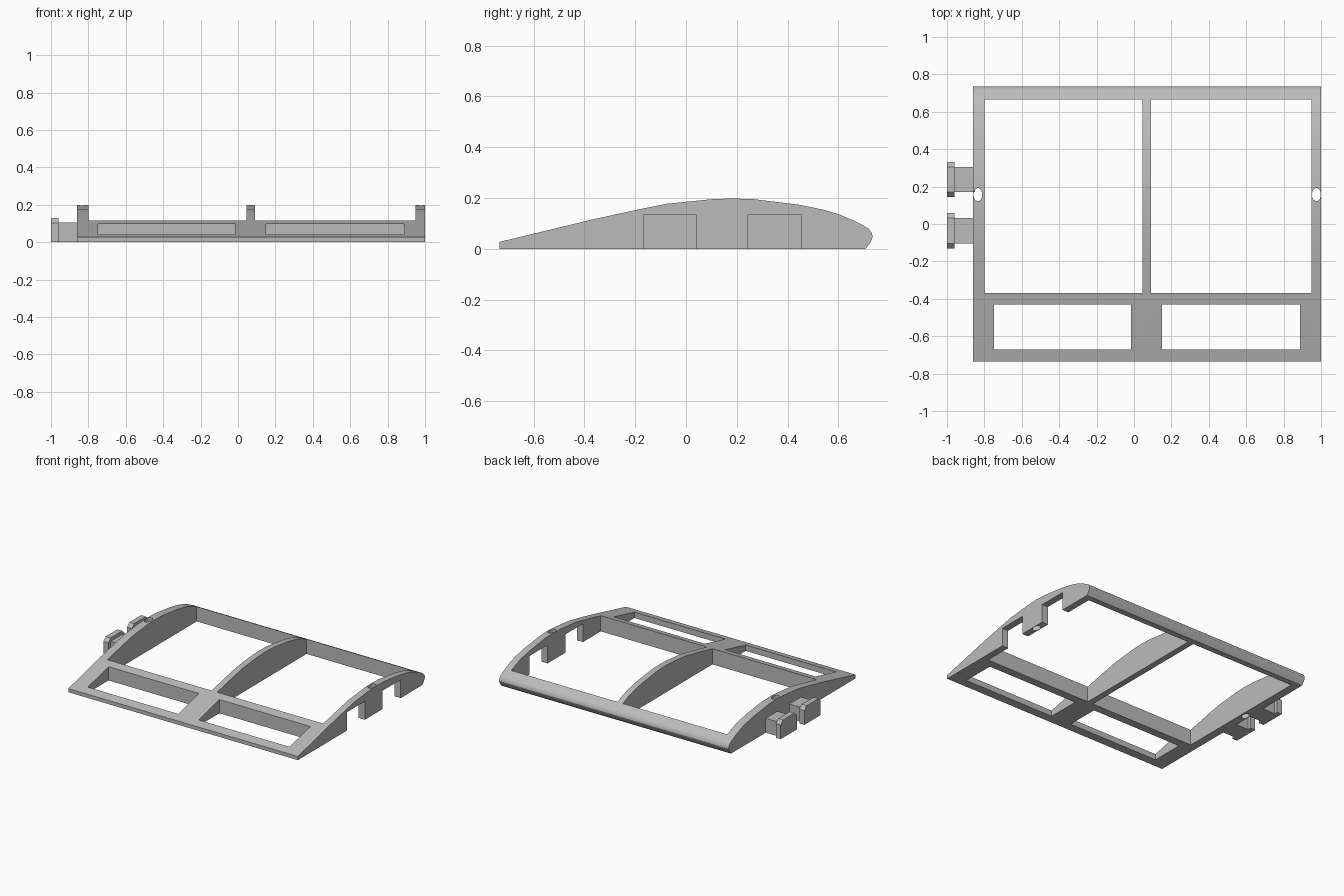
import bpy, bmesh, math
from mathutils import Matrix

cube = bpy.data.objects.get("Cube")
if cube:
    bpy.data.objects.remove(cube, do_unlink=True)

grey = bpy.data.materials.new("plain grey")
grey.use_nodes = True
colour = (0.5, 0.5, 0.5, 1)
grey.diffuse_color = colour
grey.node_tree.nodes["Principled BSDF"].inputs["Base Color"].default_value = colour


def add_object(name, bm):
    bmesh.ops.recalc_face_normals(bm, faces=bm.faces)
    mesh = bpy.data.meshes.new(name)
    bm.to_mesh(mesh)
    bm.free()
    mesh.materials.append(grey)
    obj = bpy.data.objects.new(name, mesh)
    bpy.context.collection.objects.link(obj)
    return obj


def extrude_x(name, outline, x0, x1):
    """Solid with a (y, z) outline, running from x0 to x1."""
    bm = bmesh.new()
    face = bm.faces.new([bm.verts.new((x0, y, z)) for y, z in outline])
    ext = bmesh.ops.extrude_face_region(bm, geom=[face])
    verts = [g for g in ext["geom"] if isinstance(g, bmesh.types.BMVert)]
    bmesh.ops.translate(bm, verts=verts, vec=(x1 - x0, 0, 0))
    return add_object(name, bm)


def box(name, x0, x1, y0, y1, z0, z1):
    return extrude_x(name, [(y0, z0), (y1, z0), (y1, z1), (y0, z1)], x0, x1)


def select_only(obj):
    bpy.ops.object.select_all(action="DESELECT")
    obj.select_set(True)
    bpy.context.view_layer.objects.active = obj


def cut(target, cutter):
    cutter.hide_render = True
    mod = target.modifiers.new("cut", "BOOLEAN")
    mod.operation = "DIFFERENCE"
    mod.solver = "EXACT"
    mod.object = cutter
    select_only(target)
    bpy.ops.object.modifier_apply(modifier=mod.name)
    bpy.data.objects.remove(cutter, do_unlink=True)


# Wing section outline: flat base, thin tail, rounded nose
section = [(-0.735, 0), (-0.735, 0.027), (-0.37, 0.115), (-0.2, 0.152),
           (-0.077, 0.177), (0.1, 0.195), (0.18, 0.198), (0.27, 0.195),
           (0.447, 0.173), (0.545, 0.153), (0.604, 0.135), (0.66, 0.111),
           (0.7, 0.091), (0.72, 0.078), (0.732, 0.062), (0.735, 0.046),
           (0.728, 0.028), (0.707, 0)]
frame = extrude_x("wing_frame", section, -0.86, 1.0)

# Large bays between the ribs, small windows in the tail panel
for x0, x1 in [(-0.80, 0.045), (0.09, 0.95)]:
    cut(frame, box("bay_cutter", x0, x1, -0.37, 0.665, -0.1, 0.4))
for x0, x1 in [(-0.748, -0.015), (0.15, 0.887)]:
    cut(frame, box("window_cutter", x0, x1, -0.67, -0.43, -0.1, 0.4))

# Open slots in the left end rib
for y0, y1 in [(-0.165, 0.04), (0.245, 0.455)]:
    cut(frame, box("slot_cutter", 0.9, 1.1, y0, y1, -0.1, 0.134))

# Oval pin holes through both end ribs
for x in (-0.835, 0.975):
    bm = bmesh.new()
    bmesh.ops.create_cone(bm, cap_ends=True, segments=32, radius1=1, radius2=1, depth=1,
                          matrix=Matrix.Translation((x, 0.157, 0.1))
                          @ Matrix.Diagonal((0.0235, 0.035, 0.6, 1)))
    cut(frame, add_object("pin_hole_cutter", bm))

select_only(frame)
bpy.ops.object.shade_smooth_by_angle(angle=math.radians(30))

# Clips on the right end rib: a neck and a wider head with bevelled top corners
for label, y in [("front", -0.036), ("rear", 0.238)]:
    box(label + "_clip_neck", -0.965, -0.85, y - 0.068, y + 0.068, 0, 0.105)
    w, b = 0.094, 0.026
    head = [(y - w, 0), (y + w, 0), (y + w, 0.104), (y + w - b, 0.13),
            (y - w + b, 0.13), (y - w, 0.104)]
    extrude_x(label + "_clip_head", head, -1.0, -0.96)
